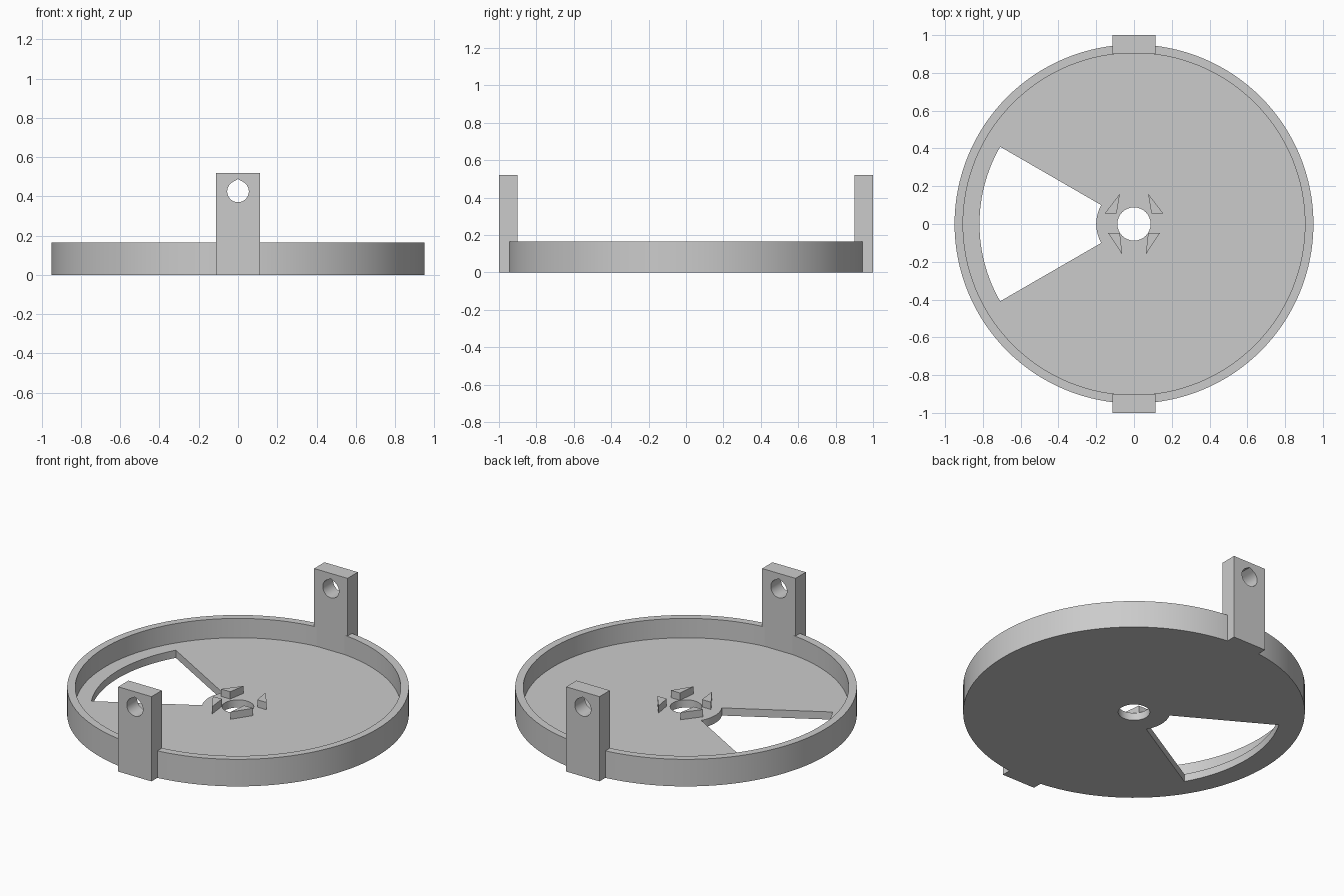
import bpy, bmesh
from math import sin, cos, acos, pi, radians

if "Cube" in bpy.data.objects:
    bpy.data.objects.remove(bpy.data.objects["Cube"], do_unlink=True)

grey = bpy.data.materials.new("light grey plastic")
grey.use_nodes = True
grey.diffuse_color = (0.6, 0.6, 0.6, 1)
grey.node_tree.nodes["Principled BSDF"].inputs["Base Color"].default_value = (0.6, 0.6, 0.6, 1)


def arc(radius, start, end, steps, centre=(0, 0)):
    """Points along an arc, both ends included."""
    return [(centre[0] + radius * cos(start + (end - start) * i / steps),
             centre[1] + radius * sin(start + (end - start) * i / steps))
            for i in range(steps + 1)]


def circle(radius, steps):
    return arc(radius, 0, 2 * pi, steps)[:-1]


def prism(name, outline, low, high, axis="z"):
    """Extrude an outline in xy along z, or in xz along y."""
    bm = bmesh.new()
    place = (lambda a, b: (a, b, low)) if axis == "z" else (lambda a, b: (a, low, b))
    face = bm.faces.new([bm.verts.new(place(a, b)) for a, b in outline])
    extruded = bmesh.ops.extrude_face_region(bm, geom=[face])["geom"]
    offset = (0, 0, high - low) if axis == "z" else (0, high - low, 0)
    bmesh.ops.translate(bm, vec=offset,
                        verts=[v for v in extruded if isinstance(v, bmesh.types.BMVert)])
    bmesh.ops.recalc_face_normals(bm, faces=bm.faces)
    mesh = bpy.data.meshes.new(name)
    bm.to_mesh(mesh)
    bm.free()
    mesh.materials.append(grey)
    obj = bpy.data.objects.new(name, mesh)
    bpy.context.collection.objects.link(obj)
    return obj


def activate(obj):
    bpy.ops.object.select_all(action="DESELECT")
    obj.select_set(True)
    bpy.context.view_layer.objects.active = obj


def cut(obj, cutter):
    """Subtract the cutter and discard it."""
    activate(obj)
    mod = obj.modifiers.new("cut", "BOOLEAN")
    mod.operation, mod.solver, mod.object = "DIFFERENCE", "EXACT", cutter
    bpy.ops.object.modifier_apply(modifier=mod.name)
    bpy.data.objects.remove(cutter, do_unlink=True)


def smooth(obj):
    activate(obj)
    bpy.ops.object.shade_smooth_by_angle(angle=radians(30))


FLOOR, RIM = 0.047, 0.166

# Round tray with a raised rim
tray = prism("tray", circle(0.95, 128), 0, RIM)
cut(tray, prism("recess", circle(0.905, 128), FLOOR, 0.4))

# Central hole and sector-shaped window in the floor
cut(tray, prism("centre_hole", circle(0.088, 48), -0.1, 0.3))
sector = (arc(0.818, radians(150), radians(210), 32)
          + arc(0.2, radians(210), radians(150), 16))
cut(tray, prism("window", sector, -0.1, 0.3))
smooth(tray)

# Upright lugs with teardrop holes
HOLE_Z, HOLE_R, TIP_Z = 0.425, 0.055, 0.488
half = acos(HOLE_R / (TIP_Z - HOLE_Z))
teardrop = arc(HOLE_R, pi / 2 + half, 5 * pi / 2 - half, 32, (0, HOLE_Z)) + [(0, TIP_Z)]
plate = [(-0.113, 0), (0.113, 0), (0.113, 0.52), (-0.113, 0.52)]
for name, low, high in (("front_lug", -1, -0.9), ("back_lug", 0.9, 1)):
    lug = prism(name, plate, low, high, "y")
    cut(lug, prism("lug_hole", teardrop, low - 0.1, high + 0.1, "y"))
    smooth(lug)

# Small triangular guides around the central hole
back = [(0.075, 0.16), (0.155, 0.056), (0.092, 0.056)]
front = [(0.062, -0.162), (0.137, -0.048), (0.075, -0.048)]
for row, points in (("back", back), ("front", front)):
    for side, sign in (("left", 1), ("right", -1)):
        prism(f"{row}_{side}_guide", [(sign * x, y) for x, y in points],
              FLOOR - 0.01, FLOOR + 0.045)
